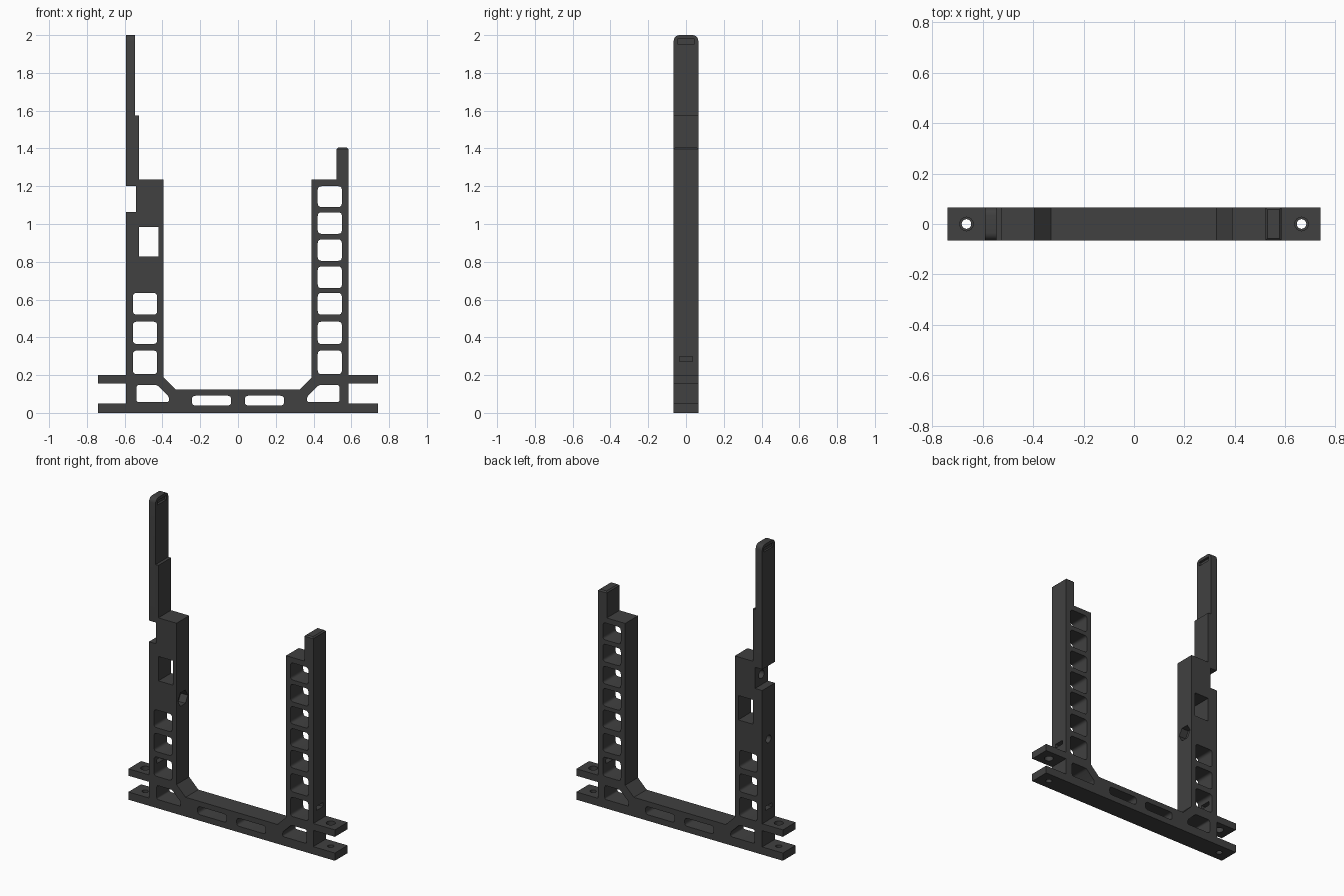
import bpy, bmesh, math
from mathutils import Vector, Matrix

if "Cube" in bpy.data.objects:
    bpy.data.objects.remove(bpy.data.objects["Cube"])

HALF = 0.065  # half depth of the frame


def new_object(name, bm):
    bmesh.ops.recalc_face_normals(bm, faces=bm.faces)
    me = bpy.data.meshes.new(name)
    bm.to_mesh(me)
    bm.free()
    ob = bpy.data.objects.new(name, me)
    bpy.context.collection.objects.link(ob)
    return ob


def extrude_profile(pts, half):
    """Closed solid from an x-z outline, running along y."""
    bm = bmesh.new()
    front = [bm.verts.new((x, -half, z)) for x, z in pts]
    back = [bm.verts.new((x, half, z)) for x, z in pts]
    bm.faces.new(front)
    bm.faces.new(back[::-1])
    for i in range(len(pts)):
        bm.faces.new((front[i], front[i - 1], back[i - 1], back[i]))
    bm.normal_update()
    return bm


def rounded(pts, r, n=4):
    """Round every corner of an outline."""
    out = []
    for i, p in enumerate(pts):
        p = Vector(p)
        a = p + (Vector(pts[i - 1]) - p).normalized() * r
        b = p + (Vector(pts[(i + 1) % len(pts)]) - p).normalized() * r
        for k in range(n + 1):
            t = k / n
            out.append(a * (1 - t) ** 2 + p * 2 * t * (1 - t) + b * t * t)
    return out


cutters = []


def cut_window(pts, r=0.0):
    cutters.append(new_object("window_cutter", extrude_profile(rounded(pts, r) if r else pts, 0.1)))


def rect(x0, x1, z0, z1):
    return [(x0, z0), (x1, z0), (x1, z1), (x0, z1)]


def cut_hole(centre, r, depth, axis, sides=24):
    bm = bmesh.new()
    bmesh.ops.create_cone(bm, cap_ends=True, segments=sides, radius1=r, radius2=r, depth=depth)
    rot = Matrix.Rotation(math.pi / 2, 4, 'Y') if axis == 'x' else Matrix.Identity(4)
    bmesh.ops.transform(bm, matrix=Matrix.Translation(centre) @ rot, verts=bm.verts)
    cutters.append(new_object("hole_cutter", bm))


def cut_box(x0, x1, half_y, z0, z1):
    cutters.append(new_object("box_cutter", extrude_profile(rect(x0, x1, z0, z1), half_y)))


# Frame outline: base rail, forked feet, two towers
outline = [
    (-0.74, 0), (0.74, 0), (0.74, 0.05), (0.585, 0.05), (0.585, 0.155), (0.74, 0.155),
    (0.74, 0.2), (0.585, 0.2), (0.585, 1.405), (0.522, 1.405), (0.522, 1.235),
    (0.39, 1.235), (0.39, 0.187), (0.328, 0.125), (-0.33, 0.125), (-0.395, 0.19),
    (-0.395, 1.235), (-0.525, 1.235), (-0.525, 1.575), (-0.545, 1.575), (-0.545, 2.0),
    (-0.592, 2.0), (-0.592, 1.2), (-0.541, 1.2), (-0.541, 1.063), (-0.592, 1.063),
    (-0.592, 0.2), (-0.74, 0.2), (-0.74, 0.155), (-0.592, 0.155), (-0.592, 0.05), (-0.74, 0.05),
]
bm = extrude_profile(outline, HALF)

# Rounded blade tip and softened top of the short tower
tip = [e for e in bm.edges if all(v.co.z > 1.99 for v in e.verts)
       and abs(e.verts[0].co.y - e.verts[1].co.y) < 1e-4]
bmesh.ops.bevel(bm, geom=tip, offset=0.03, segments=5, profile=0.5, affect='EDGES')
top = [e for e in bm.edges if all(abs(v.co.z - 1.405) < 1e-4 for v in e.verts)]
bmesh.ops.bevel(bm, geom=top, offset=0.008, segments=1, affect='EDGES')
frame = new_object("upright_frame", bm)

# Ladder windows in both towers
rows = [(0.205, 0.33), (0.365, 0.483), (0.52, 0.635), (0.66, 0.775),
        (0.805, 0.918), (0.948, 1.062), (1.09, 1.2)]
for i, (z0, z1) in enumerate(rows):
    cut_window(rect(0.422, 0.55, z0, z1), 0.02)
    if i < 3:
        cut_window(rect(-0.556, -0.428, z0, z1), 0.02)

# Square window, base slots and corner windows
cut_window(rect(-0.525, -0.42, 0.827, 0.985))
for s in (-1, 1):
    cut_window(rect(s * 0.14 - 0.104, s * 0.14 + 0.104, 0.039, 0.091), 0.02)
    cut_window([(s * x, z) for x, z in
                [(0.537, 0.057), (0.365, 0.057), (0.365, 0.085), (0.427, 0.147), (0.537, 0.147)]], 0.012)
    # Screw holes through the forked feet
    cut_hole((s * 0.665, 0, 0.18), 0.027, 0.1, 'z')
    cut_hole((s * 0.665, 0, 0.02), 0.019, 0.1, 'z')
    # Strap slots through the outer walls
    cut_box(s * 0.575 - 0.045, s * 0.575 + 0.045, 0.034, 0.272, 0.298)

# Bolt hole with hexagonal nut pocket, and blind hole in the notch
cut_hole((-0.53, 0, 0.725), 0.025, 0.2, 'x')
cut_hole((-0.41, 0, 0.725), 0.05, 0.07, 'x', sides=6)
cut_hole((-0.53, 0, 1.13), 0.027, 0.1, 'x')

# Shallow pockets on both sides of the blade tip
cut_box(-0.56, -0.53, 0.045, 1.953, 1.98)
cut_box(-0.61, -0.58, 0.045, 1.953, 1.98)

# Apply the cuts one at a time, keeping only sound results
for c in cutters:
    c.hide_render = True
    for solver in ('EXACT', 'MANIFOLD'):
        mod = frame.modifiers.new("cut", 'BOOLEAN')
        mod.operation, mod.solver, mod.object = 'DIFFERENCE', solver, c
        dg = bpy.context.evaluated_depsgraph_get()
        result = bpy.data.meshes.new_from_object(frame.evaluated_get(dg))
        frame.modifiers.clear()
        zs = [v.co.z for v in result.vertices]
        if zs and max(zs) > 1.99 and min(zs) < 0.01:
            frame.data = result
            break
for c in cutters:
    bpy.data.objects.remove(c)

# Single dark plastic colour
mat = bpy.data.materials.new("charcoal plastic")
mat.diffuse_color = (0.052, 0.052, 0.052, 1)
mat.use_nodes = True
mat.node_tree.nodes["Principled BSDF"].inputs["Base Color"].default_value = mat.diffuse_color
frame.data.materials.clear()
frame.data.materials.append(mat)
for p in frame.data.polygons:
    p.material_index = 0

bpy.context.view_layer.objects.active = frame
frame.select_set(True)
bpy.ops.object.shade_smooth_by_angle(angle=math.radians(30))
